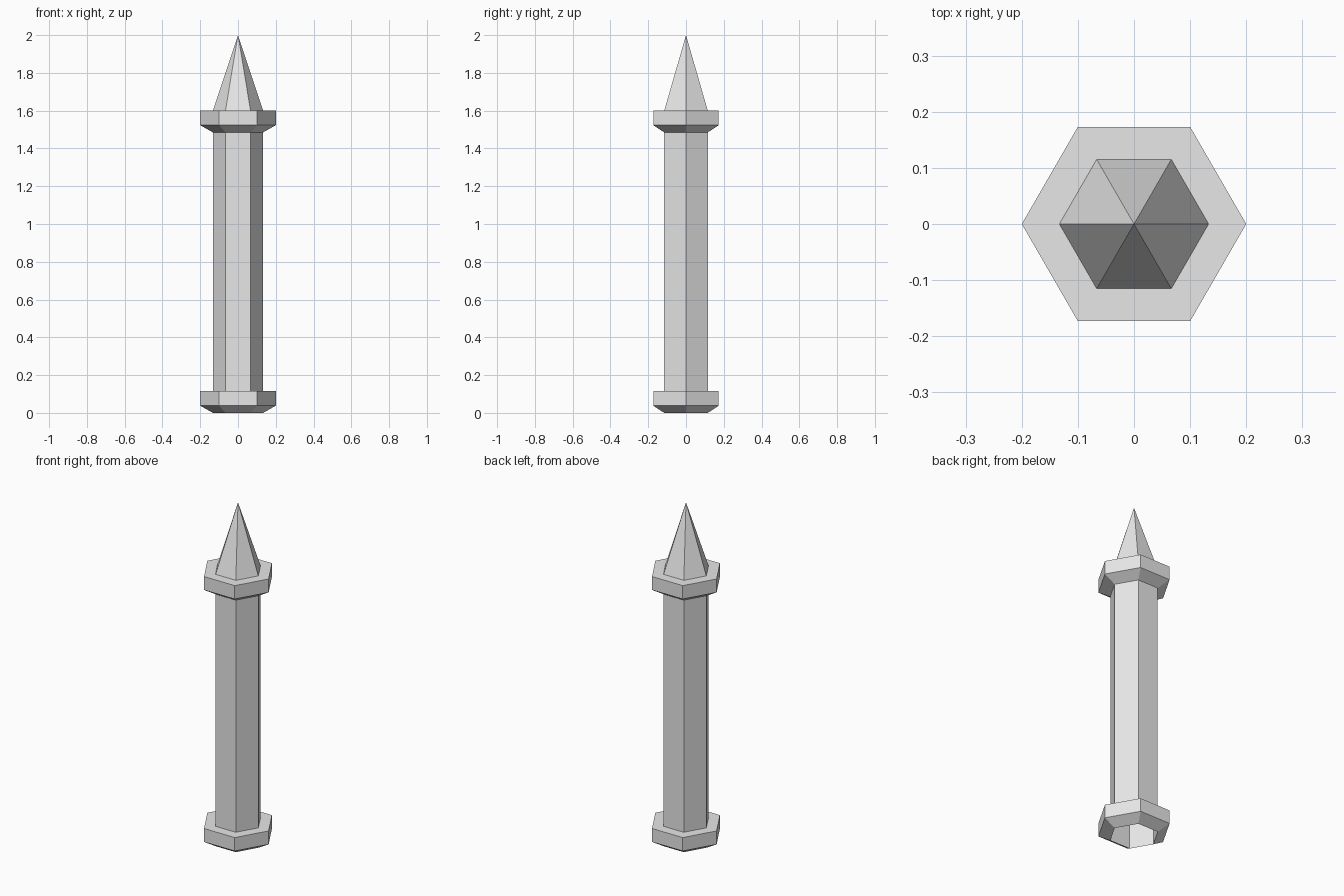
import bpy
import bmesh
from math import cos, sin, tau

cube = bpy.data.objects.get("Cube")
if cube:
    bpy.data.objects.remove(cube, do_unlink=True)

SIDES = 6
SHAFT_R = 0.133
COLLAR_R = 0.2

stone = bpy.data.materials.new("light_grey_stone")
stone.use_nodes = True
grey = (0.8, 0.8, 0.8, 1)
stone.diffuse_color = grey
stone.node_tree.nodes["Principled BSDF"].inputs["Base Color"].default_value = grey


def hex_shell(name, profile):
    """Turn a (radius, height) profile into a flat six-sided open shell."""
    bm = bmesh.new()
    rings = []
    for r, z in profile:
        count = SIDES if r else 1
        rings.append([bm.verts.new((r * cos(tau * i / SIDES), r * sin(tau * i / SIDES), z))
                      for i in range(count)])
    for low, high in zip(rings, rings[1:]):
        for i in range(SIDES):
            j = (i + 1) % SIDES
            if len(high) == 1:
                bm.faces.new((low[i], low[j], high[0]))
            else:
                bm.faces.new((low[i], low[j], high[j], high[i]))
    mesh = bpy.data.meshes.new(name)
    bm.to_mesh(mesh)
    bm.free()
    mesh.materials.append(stone)
    obj = bpy.data.objects.new(name, mesh)
    bpy.context.collection.objects.link(obj)
    return obj


# Hollow shaft, open at the bottom
hex_shell("shaft", [(SHAFT_R, 0), (SHAFT_R, 1.6)])

# Pointed cap
hex_shell("spire", [(SHAFT_R, 1.6), (0, 2)])

# Matching collars with a sloped underside
for name, z in (("base_collar", 0), ("top_collar", 1.485)):
    hex_shell(name, [(SHAFT_R, z), (COLLAR_R, z + 0.038),
                     (COLLAR_R, z + 0.117), (SHAFT_R, z + 0.117)])
